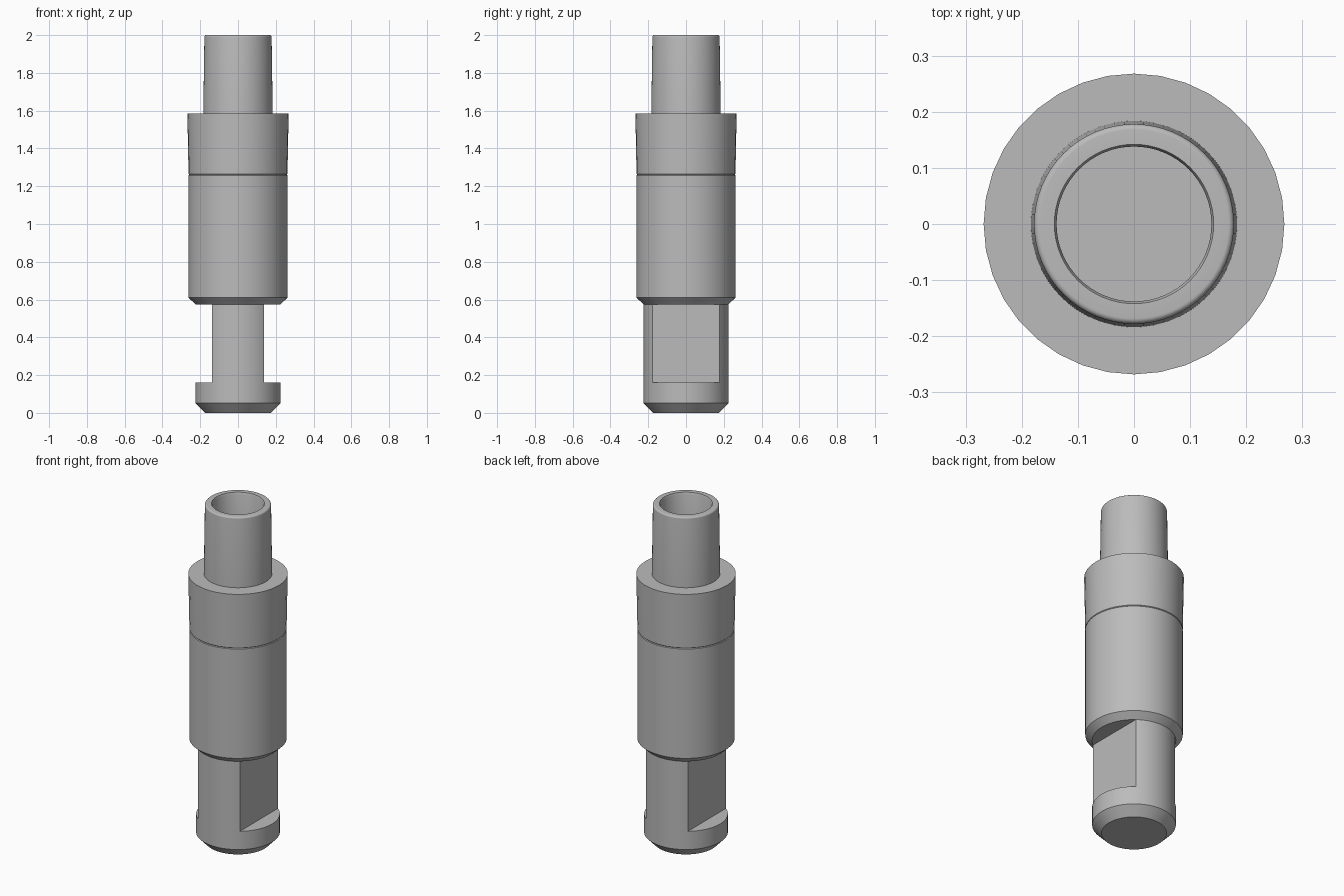
import bpy, bmesh, math

cube = bpy.data.objects.get("Cube")
if cube:
    bpy.data.objects.remove(cube, do_unlink=True)

steel = bpy.data.materials.new("grey_steel")
steel.use_nodes = True
GREY = (0.5, 0.5, 0.5, 1)
steel.diffuse_color = GREY
steel.node_tree.nodes["Principled BSDF"].inputs["Base Color"].default_value = GREY


def lathe(name, profile, sides):
    """Revolve (radius, height) points about z; zero radius closes an end."""
    bm = bmesh.new()
    rings = []
    for r, z in profile:
        if r == 0:
            rings.append([bm.verts.new((0, 0, z))] * sides)
        else:
            angles = [math.tau * i / sides for i in range(sides)]
            rings.append([bm.verts.new((r * math.cos(a), r * math.sin(a), z)) for a in angles])
    for low, high in zip(rings, rings[1:]):
        for i in range(sides):
            j = (i + 1) % sides
            bm.faces.new(list(dict.fromkeys((low[i], low[j], high[j], high[i]))))
    bmesh.ops.recalc_face_normals(bm, faces=bm.faces)
    mesh = bpy.data.meshes.new(name)
    bm.to_mesh(mesh)
    bm.free()
    mesh.materials.append(steel)
    obj = bpy.data.objects.new(name, mesh)
    bpy.context.collection.objects.link(obj)
    return obj


def smooth(obj):
    bpy.ops.object.select_all(action="DESELECT")
    obj.select_set(True)
    bpy.context.view_layer.objects.active = obj
    bpy.ops.object.shade_smooth_by_angle(angle=math.radians(25))


# Lower shank with a chamfered foot
shank = lathe("shank", [(0, 0), (0.175, 0), (0.225, 0.052), (0.225, 0.59), (0, 0.59)], 64)

# Two opposite flats milled into the shank
for side, label in ((1, "left"), (-1, "right")):
    bpy.ops.mesh.primitive_cube_add(size=1, location=(side * 0.237, 0, 0.41))
    cutter = bpy.context.object
    cutter.name = label + "_flat_cutter"
    cutter.scale = (0.2, 0.6, 0.5)
    cutter.hide_render = True
    cutter.hide_set(True)
    cutter.display_type = "WIRE"
    cut = shank.modifiers.new(label + "_flat", "BOOLEAN")
    cut.operation = "DIFFERENCE"
    cut.solver = "EXACT"
    cut.object = cutter
bpy.context.view_layer.update()

# Bake the cuts so that the cutters can go
baked = bpy.data.meshes.new_from_object(shank.evaluated_get(bpy.context.evaluated_depsgraph_get()))
shank.modifiers.clear()
shank.data = baked
for label in ("left", "right"):
    bpy.data.objects.remove(bpy.data.objects[label + "_flat_cutter"], do_unlink=True)

# Main barrel with a chamfered lower edge
barrel = lathe("barrel", [(0, 0.575), (0.225, 0.575), (0.262, 0.61), (0.262, 1.258),
                          (0.258, 1.261), (0, 1.261)], 64)

# Slightly flared collar above the fine groove
collar = lathe("collar", [(0, 1.261), (0.258, 1.261), (0.262, 1.265), (0.268, 1.585), (0, 1.585)], 36)

# Tapered hollow spout with a rounded outer lip and bevelled bore
lip = [(0.168 + 0.01 * math.cos(a), 1.99 + 0.01 * math.sin(a))
       for a in (math.pi / 2 * i / 6 for i in range(7))]
spout = lathe("spout", [(0, 1.57), (0.184, 1.57), *lip,
                        (0.142, 2), (0.138, 1.99), (0.138, 1.6), (0, 1.6)], 64)

for part in (shank, barrel, collar, spout):
    smooth(part)
